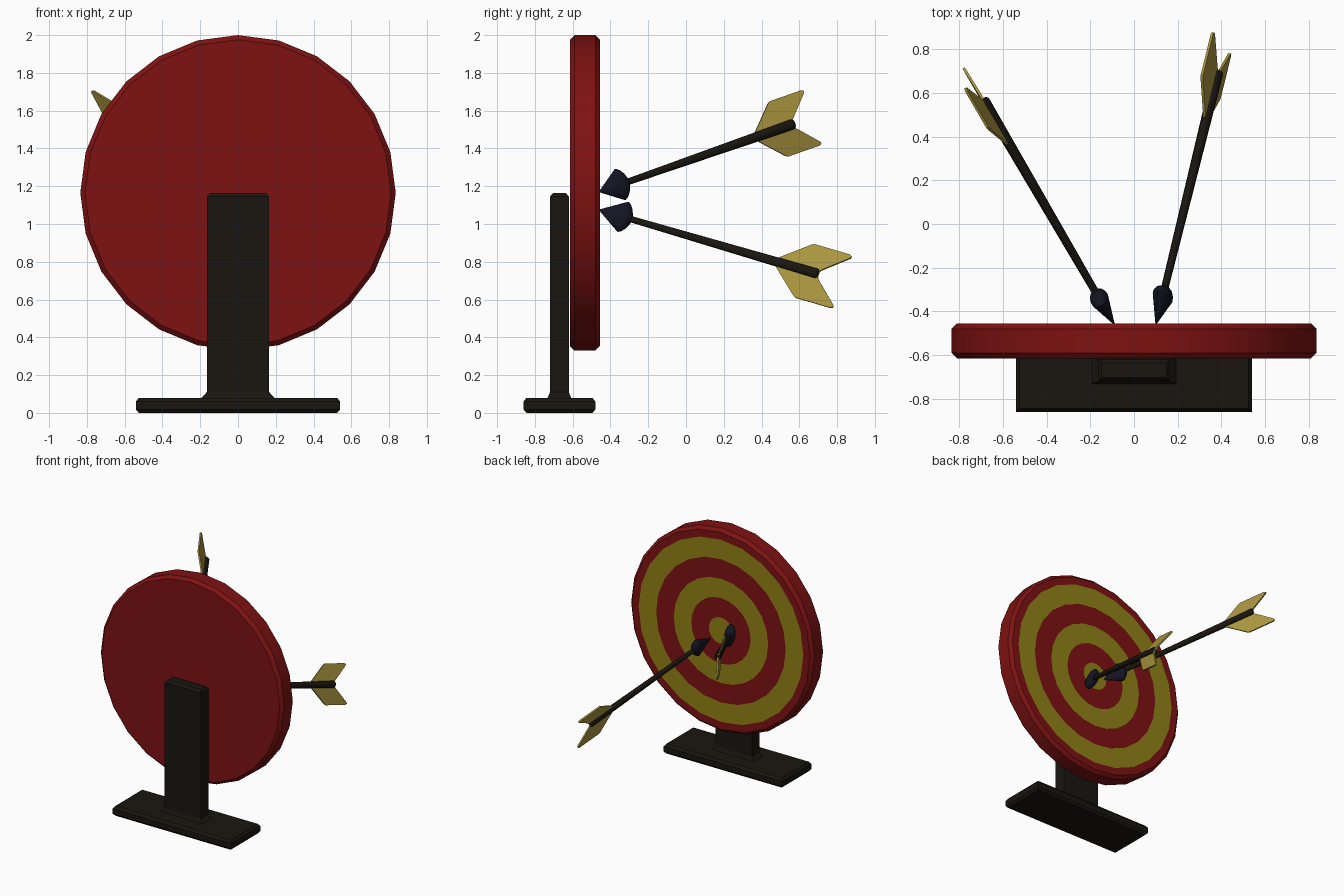
import bpy, bmesh, math
from mathutils import Matrix, Vector

if "Cube" in bpy.data.objects:
    bpy.data.objects.remove(bpy.data.objects["Cube"])


def material(name, rgb):
    m = bpy.data.materials.new(name)
    m.diffuse_color = (*rgb, 1)
    m.use_nodes = True
    m.node_tree.nodes["Principled BSDF"].inputs["Base Color"].default_value = m.diffuse_color
    return m


RED = material("red_paint", (0.21, 0.006, 0.006))
YELLOW = material("yellow_paint", (0.28, 0.22, 0.008))
WOOD = material("dark_wood", (0.010, 0.008, 0.005))
IRON = material("dark_iron", (0.007, 0.007, 0.016))
FEATHER = material("feather", (0.40, 0.30, 0.05))


def frame(origin, x_axis, z_axis):
    """Matrix with local z along z_axis and local x towards x_axis."""
    z = Vector(z_axis).normalized()
    x = Vector(x_axis)
    x = (x - z * x.dot(z)).normalized()
    m = Matrix((x, z.cross(x), z)).transposed().to_4x4()
    m.translation = origin
    return m


def finish(name, bm, mats, matrix, smooth):
    bmesh.ops.recalc_face_normals(bm, faces=bm.faces)
    bm.transform(matrix)
    me = bpy.data.meshes.new(name)
    bm.to_mesh(me)
    bm.free()
    for m in mats:
        me.materials.append(m)
    ob = bpy.data.objects.new(name, me)
    bpy.context.collection.objects.link(ob)
    if smooth:
        bpy.ops.object.select_all(action='DESELECT')
        ob.select_set(True)
        bpy.context.view_layer.objects.active = ob
        bpy.ops.object.shade_smooth_by_angle(angle=math.radians(30))
    return ob


def loft(name, sections, n, mats, matrix, bands=None, smooth=True):
    """Skin sections (rx, ry, z); n = 4 gives rectangles. bands: material per strip."""
    bm = bmesh.new()
    turn, k = (math.pi / 4, math.sqrt(2)) if n == 4 else (0, 1)
    rings = []
    for rx, ry, z in sections:
        angles = [turn + 2 * math.pi * i / n for i in range(n)]
        rings.append([bm.verts.new((k * rx * math.cos(a), k * ry * math.sin(a), z)) for a in angles])
    bm.faces.new(rings[0])
    for s, (a, b) in enumerate(zip(rings, rings[1:])):
        for i in range(n):
            j = (i + 1) % n
            f = bm.faces.new((a[i], a[j], b[j], b[i]))
            f.material_index = bands[s] if bands else 0
    cap = bm.faces.new(rings[-1])
    cap.material_index = bands[-1] if bands else 0
    return finish(name, bm, mats, matrix, smooth)


# Stand: chamfered foot and upright post with a flared bottom
stand = Matrix.Translation((0, -0.67, 0))
loft("stand_base", [(.525, .175, 0), (.54, .19, .018), (.54, .19, .06), (.525, .175, .08)],
     4, [WOOD], stand, smooth=False)
loft("stand_post", [(.197, .064, .075), (.165, .05, .11), (.165, .05, 1.145), (.148, .033, 1.165)],
     4, [WOOD], stand, smooth=False)

# Target disc: chamfered rim, painted rings on the back (+y) face
profile = [(.81, 0), (.835, .025), (.835, .135), (.81, .16)]
profile += [(r, .16) for r in (.75, .59, .43, .27, .11)]
loft("target_disc", [(r, r, z) for r, z in profile], 24, [RED, YELLOW],
     frame((0, -0.615, 1.165), (1, 0, 0), (0, 1, 0)),
     bands=[0, 0, 0, 0, 1, 0, 1, 0, 1])


def vane(name, matrix):
    """Flat feather: outline in local (x = outwards, z = along the arrow)."""
    outline = [(0, .98), (.148, 1.15), (.156, 1.165), (.156, 1.365),
               (.148, 1.378), (.138, 1.375), (.025, 1.25), (0, 1.24)]
    bm = bmesh.new()
    f = bm.faces.new([bm.verts.new((x, -.006, z)) for x, z in outline])
    ext = bmesh.ops.extrude_face_region(bm, geom=[f])["geom"]
    bmesh.ops.translate(bm, vec=(0, .012, 0),
                        verts=[v for v in ext if isinstance(v, bmesh.types.BMVert)])
    finish(name, bm, [FEATHER], matrix, False)


# Arrows: tip, nock, and the outward direction of each feather
arrows = {
    "upper": ((-.09, -.46, 1.17), (-.69, .57, 1.53), [(-.12, -.40, .90), (-.18, .24, -.95)]),
    "lower": ((.10, -.46, 1.075), (.385, .70, .735), [(-.36, .34, .86), (.16, -.31, -.94)]),
}
for key, (tip, nock, feathers) in arrows.items():
    axis = Vector(nock) - Vector(tip)
    m = frame(tip, Vector(feathers[0]) - Vector(feathers[1]), axis)
    loft(key + "_arrow_head",
         [(.002, .002, 0), (.088, .042, .135), (.08, .042, .15), (.055, .034, .17), (.02, .018, .185)],
         16, [IRON], m)
    loft(key + "_arrow_shaft", [(.017, .017, .15), (.028, .026, axis.length - .01),
                                (.022, .02, axis.length)], 12, [WOOD], m)
    for i, out in enumerate(feathers):
        vane(f"{key}_arrow_feather_{i + 1}", frame(tip, out, axis))
